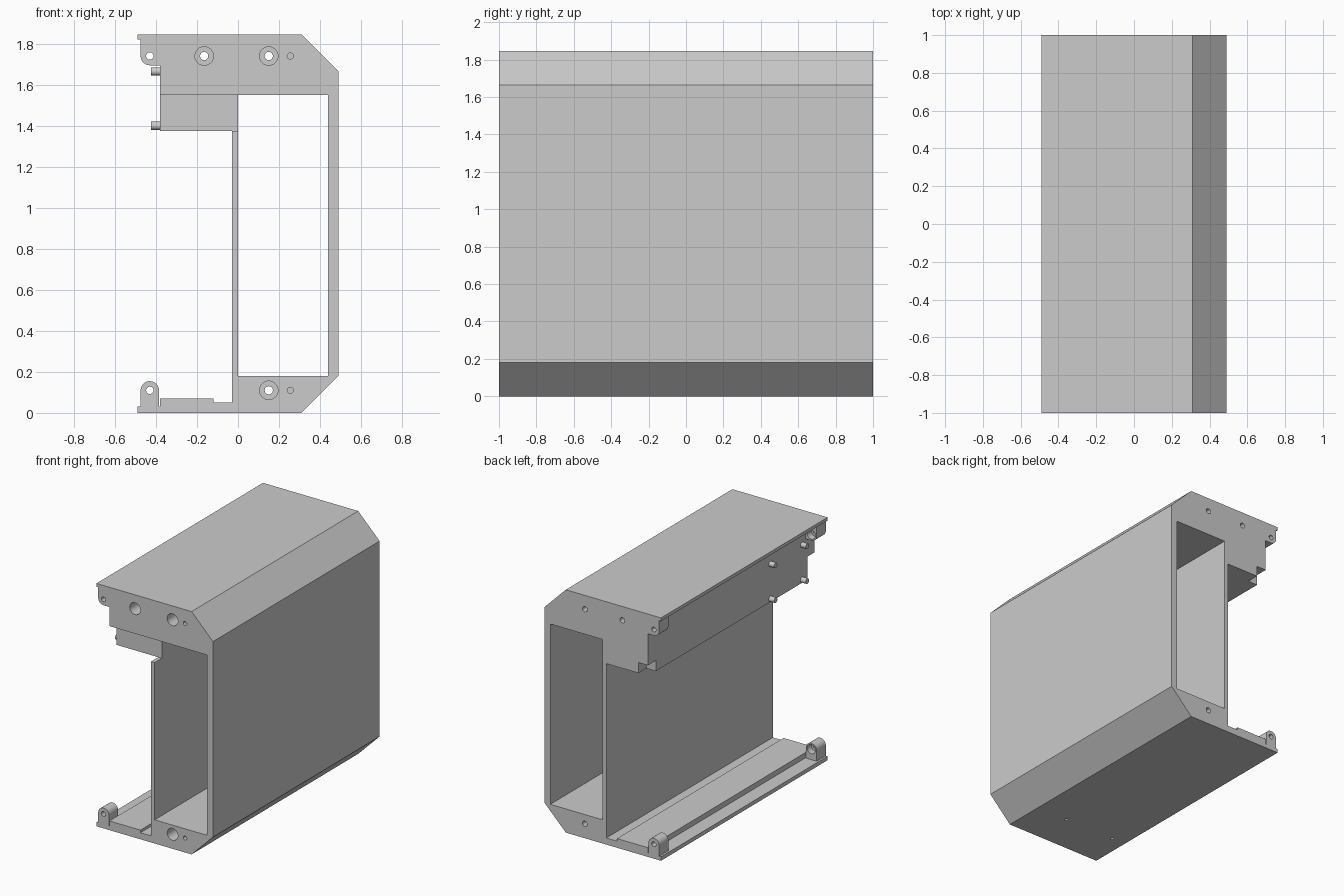
import bpy, bmesh, math
from mathutils import Matrix

old = bpy.data.objects.get("Cube")
if old:
    bpy.data.objects.remove(old, do_unlink=True)

grey = bpy.data.materials.new("plain grey")
grey.use_nodes = True
GREY = (0.6, 0.6, 0.6, 1)
grey.diffuse_color = GREY
grey.node_tree.nodes["Principled BSDF"].inputs["Base Color"].default_value = GREY


def finish(name, bm):
    bmesh.ops.recalc_face_normals(bm, faces=bm.faces)
    mesh = bpy.data.meshes.new(name)
    bm.to_mesh(mesh)
    bm.free()
    mesh.materials.append(grey)
    ob = bpy.data.objects.new(name, mesh)
    bpy.context.collection.objects.link(ob)
    return ob


def extrude(name, profile, y0, y1):
    """Extrude an (x, z) profile along y."""
    bm = bmesh.new()
    face = bm.faces.new([bm.verts.new((x, y0, z)) for x, z in profile])
    new = bmesh.ops.extrude_face_region(bm, geom=[face])["geom"]
    moved = [v for v in new if isinstance(v, bmesh.types.BMVert)]
    bmesh.ops.translate(bm, verts=moved, vec=(0, y1 - y0, 0))
    return finish(name, bm)


def block(x0, x1, y0, y1, z0, z1):
    return extrude("cutter", [(x0, z0), (x1, z0), (x1, z1), (x0, z1)], y0, y1)


def rod(name, centre, radius, length, axis):
    bm = bmesh.new()
    turn = {"x": Matrix.Rotation(math.pi / 2, 4, "Y"),
            "y": Matrix.Rotation(math.pi / 2, 4, "X"), "z": Matrix()}[axis]
    bmesh.ops.create_cone(bm, cap_ends=True, segments=32, radius1=radius, radius2=radius,
                          depth=length, matrix=Matrix.Translation(centre) @ turn)
    return finish(name, bm)


def cut(ob, cutter):
    cutter.hide_render = True
    mod = ob.modifiers.new("cut", "BOOLEAN")
    mod.operation, mod.solver, mod.object = "DIFFERENCE", "EXACT", cutter
    bpy.context.view_layer.objects.active = ob
    bpy.ops.object.modifier_apply(modifier=mod.name)
    bpy.data.objects.remove(cutter, do_unlink=True)


def smooth(ob):
    bpy.ops.object.select_all(action="DESELECT")
    ob.select_set(True)
    bpy.context.view_layer.objects.active = ob
    bpy.ops.object.shade_smooth_by_angle(angle=math.radians(30))


def arc(x, z, r, start, end, steps=12):
    angles = [math.radians(start + (end - start) * i / steps) for i in range(steps + 1)]
    return [(x + r * math.cos(a), z + r * math.sin(a)) for a in angles]


# Main extruded housing
housing = extrude("housing", [
    (-0.49, 0), (0.31, 0), (0.49, 0.18), (0.49, 1.665), (0.31, 1.845), (-0.49, 1.845),
    (-0.49, 1.82), (-0.38, 1.82), (-0.38, 1.375), (-0.03, 1.375), (-0.03, 0.05),
    (-0.12, 0.05), (-0.12, 0.07), (-0.38, 0.07), (-0.38, 0.03), (-0.49, 0.03)], -1, 1)

# Through cavity, front recess and back corner notch
cut(housing, block(0, 0.44, -1.1, 1.1, 0.18, 1.55))
cut(housing, block(-0.5, 0.1, -1.1, -0.915, 1.375, 1.55))
cut(housing, block(-0.5, -0.3, 0.905, 1.1, 1.3, 1.455))

# Counterbored screw channels
for x, z in [(-0.165, 1.74), (0.15, 1.74), (0.15, 0.11)]:
    cut(housing, rod("cutter", (x, 0, z), 0.02, 2.2, "y"))
    cut(housing, rod("cutter", (x, -1, z), 0.045, 0.4, "y"))

# Blind pin holes in the front and underside
for z in (0.11, 1.74):
    cut(housing, rod("cutter", (0.255, -1, z), 0.015, 0.2, "y"))
for x in (0.046, -0.377):
    cut(housing, rod("cutter", (x, -0.69, 0), 0.012, 0.05, "z"))
smooth(housing)

# Hinge lugs at the four open corners
LUG_X, LUG_R, LUG_T = -0.43, 0.045, 0.11
lower = [(LUG_X - LUG_R, 0.03)] + arc(LUG_X, 0.11, LUG_R, 180, 0) + [(LUG_X + LUG_R, 0.03)]
upper = [(LUG_X - LUG_R, 1.82)] + arc(LUG_X, 1.74, LUG_R, 180, 270) + [(-0.38, 1.695), (-0.38, 1.82)]
for level, profile, z in (("lower", lower, 0.11), ("upper", upper, 1.74)):
    for end, y0 in (("front", -1), ("back", 1 - LUG_T)):
        lug = extrude(f"{level}_{end}_lug", profile, y0, y0 + LUG_T)
        cut(lug, rod("cutter", (LUG_X, y0, z), 0.018, 0.4, "y"))
        if end == "front":
            cut(lug, rod("cutter", (LUG_X, y0 + LUG_T, z), 0.035, 0.1, "y"))
        smooth(lug)

# Locating pegs on the open side
for y in (-0.85, -0.47):
    for z in (1.4, 1.665):
        smooth(rod("locating_peg", (-0.4, y, z), 0.02, 0.05, "x"))
